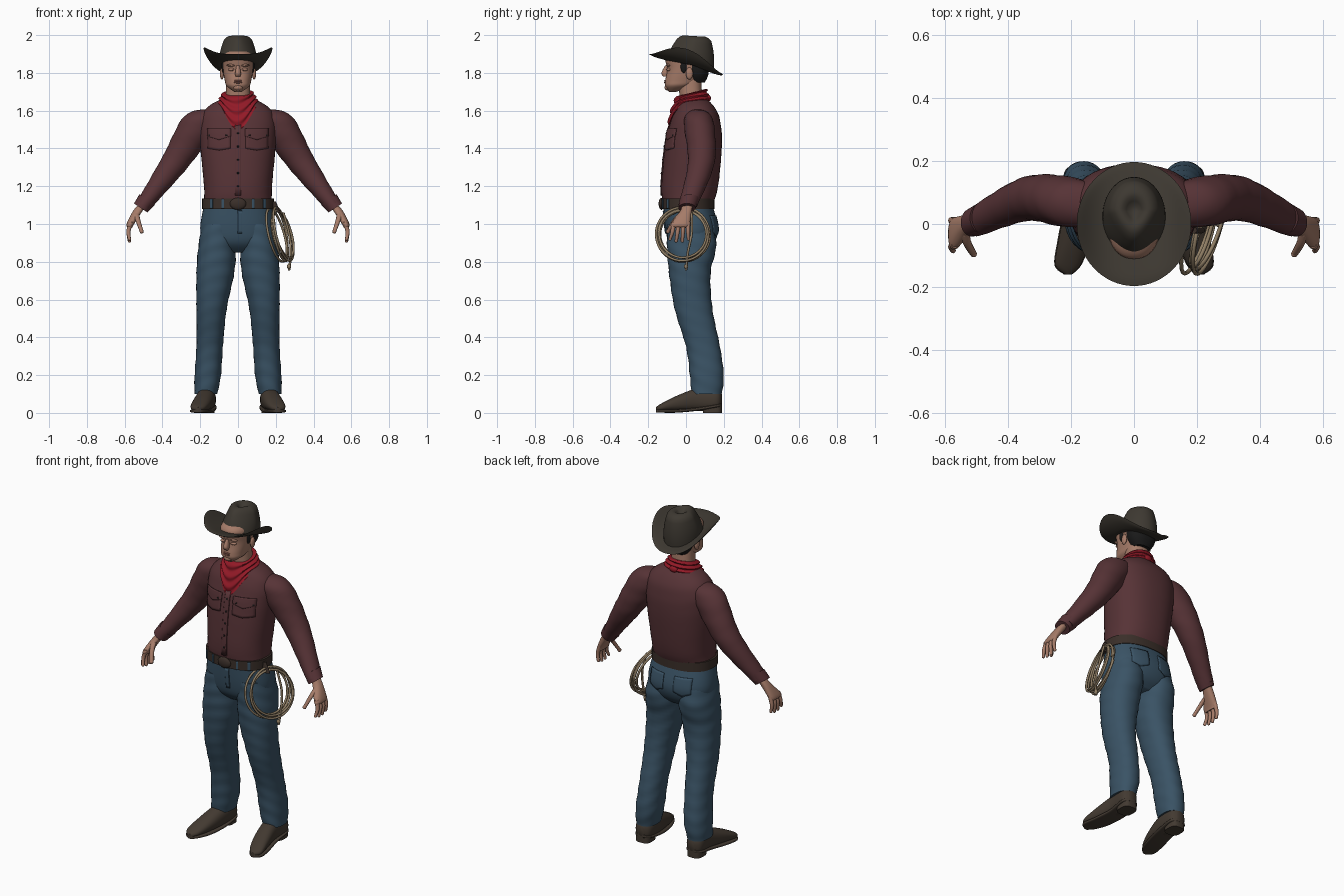
import bpy, bmesh, math
from mathutils import Vector
from mathutils.bvhtree import BVHTree

if "Cube" in bpy.data.objects:
    bpy.data.objects.remove(bpy.data.objects["Cube"])

X, Y, Z = Vector((1, 0, 0)), Vector((0, 1, 0)), Vector((0, 0, 1))
SIDES = {"left": 1, "right": -1}


def material(name, *rgb):
    mat = bpy.data.materials.new(name)
    mat.use_nodes = True
    mat.diffuse_color = (*rgb, 1)
    shader = mat.node_tree.nodes["Principled BSDF"]
    shader.inputs["Base Color"].default_value = (*rgb, 1)
    shader.inputs["Roughness"].default_value = 0.8
    return mat


shirt = material("maroon cloth", 0.095, 0.033, 0.037)
denim = material("blue denim", 0.042, 0.086, 0.13)
red = material("red cotton", 0.29, 0.01, 0.02)
skin = material("skin", 0.38, 0.2, 0.14)
felt = material("dark felt", 0.047, 0.04, 0.031)
leather = material("boot leather", 0.056, 0.042, 0.031)
dark_leather = material("belt leather", 0.042, 0.028, 0.022)
rope_fibre = material("rope fibre", 0.28, 0.21, 0.13)
black = material("black hair", 0.01, 0.01, 0.01)
lip = material("lips", 0.27, 0.11, 0.085)


def build(name, verts, faces, mat, side=1):
    """Smooth mesh object, mirrored in x when side is -1."""
    mesh = bpy.data.meshes.new(name)
    mesh.from_pydata([(x * side, y, z) for x, y, z in verts], [], faces)
    bm = bmesh.new()
    bm.from_mesh(mesh)
    bmesh.ops.recalc_face_normals(bm, faces=bm.faces)
    bm.to_mesh(mesh)
    bm.free()
    mesh.shade_smooth()
    mesh.set_sharp_from_angle(angle=math.radians(50))
    mesh.materials.append(mat)
    obj = bpy.data.objects.new(name, mesh)
    bpy.context.collection.objects.link(obj)
    return obj


def circle(count):
    """Cosine and sine pairs around a full turn."""
    angles = [math.tau * i / count for i in range(count)]
    return [(math.cos(angle), math.sin(angle)) for angle in angles]


def bridge(name, rings, mat, side=1):
    """Skin a stack of point rings and cap both ends."""
    n, last = len(rings[0]), len(rings) - 1
    faces = [(k * n + i, k * n + (i + 1) % n, (k + 1) * n + (i + 1) % n, (k + 1) * n + i)
             for k in range(last) for i in range(n)]
    faces += [range(n), range(last * n, last * n + n)]
    return build(name, [point for ring in rings for point in ring], faces, mat, side)


def smooth_path(keys, steps):
    """Catmull-Rom interpolation of tuples."""
    path = []
    for i in range(len(keys) - 1):
        near = [keys[max(0, min(len(keys) - 1, i + j))] for j in (-1, 0, 1, 2)]
        for t in (k / steps for k in range(steps)):
            path.append([q + t / 2 * (r - p + t * (2 * p - 5 * q + 4 * r - w + t * (3 * (q - r) + w - p)))
                         for p, q, r, w in zip(*near)])
    return path + [keys[-1]]


def loft(name, mat, keys, u=X, v=Y, side=1, count=32, power=2, steps=5, fold=0):
    """Loft oval sections given as (x, y, z, half size along u, half size along v)."""
    rings = []
    for x, y, z, a, b in smooth_path(keys, steps):
        ring = []
        for c, s in circle(count):
            crease = 1 + fold * math.sin(z * 75 + 2 * c + 3 * s)
            across = a * crease * math.copysign(abs(c) ** (2 / power), c)
            along = b * crease * math.copysign(abs(s) ** (2 / power), s)
            ring.append(Vector((x, y, z)) + u * across + v * along)
        rings.append(ring)
    return bridge(name, rings, mat, side)


def trunk(name, mat, keys, **options):
    """Centred upright loft of (y, z, half width, half depth) sections."""
    return loft(name, mat, [(0, *key) for key in keys], power=2.3, count=48, **options)


def ball(name, mat, place, size, side=1):
    x, y, z = place
    wide, deep, high = size
    keys = [(x, y, z - high * c, wide * max(s, 0.05), deep * max(s, 0.05)) for c, s in circle(20)[:11]]
    return loft(name, mat, keys, side=side, count=16, steps=1)


def finger(name, points, radius, side):
    keys = [(*point, radius * (1 - k / 6), radius * (1 - k / 6)) for k, point in enumerate(points)]
    obj = loft(name, skin, keys, Y, X, side, count=12)
    x, y, z, tip, _ = keys[-1]
    ball(name + "_tip", skin, (x, y, z), (tip, tip, tip), side)
    return obj


def plate(name, mat, target, middle, height, half, tall, press=1, point=0, thick=0.006):
    """Thin patch pressed along y on to a surface, with an optional pointed lower edge."""
    source, n = target.data, 8
    tree = BVHTree.FromPolygons([v.co for v in source.vertices], [f.vertices[:] for f in source.polygons])
    verts = []
    for j in range(n + 1):
        for i in range(n + 1):
            a = 2 * i / n - 1
            low = height - tall / 2 - point * (1 - abs(a))
            start = Vector((middle + half * a, -press, low + (height + tall / 2 - low) * j / n))
            hit = tree.ray_cast(start, Y * press)[0] or Vector((start.x, 0, start.z))
            verts.append(hit - Y * press * thick * 0.4)
    row = n + 1
    corners = [j * row + i for j in range(n) for i in range(n)]
    obj = build(name, verts, [(k, k + 1, k + row + 1, k + row) for k in corners], mat)
    solid = obj.modifiers.new("thickness", "SOLIDIFY")
    solid.thickness, solid.offset = thick, 0


# Shirt body with placket, buttons and pockets
torso = trunk("shirt_body", shirt, [
    (0.01, 1.1, 0.18, 0.13), (0.02, 1.2, 0.18, 0.15), (0.04, 1.42, 0.2, 0.15), (0.05, 1.55, 0.2, 0.13),
    (0.05, 1.62, 0.16, 0.1), (0.04, 1.67, 0.07, 0.06)], fold=0.004)
plate("shirt_placket", shirt, torso, 0, 1.34, 0.016, 0.38)
for k in range(5):
    plate("shirt_button", black, torso, 0, 1.2 + 0.07 * k, 0.004, 0.009, thick=0.009)
for name, side in SIDES.items():
    plate(name + "_chest_pocket", shirt, torso, side * 0.1, 1.45, 0.06, 0.1, point=0.01)
    plate(name + "_pocket_flap", shirt, torso, side * 0.1, 1.485, 0.062, 0.04, point=0.02, thick=0.009)
    for x in (0.06, 0.15):
        plate(name + "_pocket_snap", black, torso, side * x, 1.47, 0.004, 0.008, thick=0.0098)

# Belt and buckle
belt = trunk("belt", dark_leather, [(0.01, z, 0.19, 0.14) for z in (1.08, 1.135)], steps=1)
ball("belt_buckle", dark_leather, (0, -0.13, 1.107), (0.043, 0.015, 0.032))
for x in (-0.14, -0.08, 0.08, 0.14):
    plate("belt_loop", denim, belt, x, 1.107, 0.006, 0.05)

# Jeans
hips = trunk("jeans_hips", denim, [
    (0.01, 1.1, 0.18, 0.13), (0.03, 0.98, 0.2, 0.14), (0.03, 0.9, 0.18, 0.12), (0.03, 0.85, 0.12, 0.07)])
plate("jeans_fly", denim, hips, 0.01, 1.01, 0.012, 0.12)
LEG = [(0.1, 0.02, 1, 0.09, 0.12), (0.11, 0.03, 0.88, 0.1, 0.13), (0.12, 0.02, 0.74, 0.1, 0.11),
       (0.14, 0.04, 0.55, 0.08, 0.1), (0.15, 0.09, 0.35, 0.07, 0.09), (0.16, 0.11, 0.2, 0.07, 0.09),
       (0.17, 0.11, 0.1, 0.06, 0.08)]
BOOT = [(0.17, 0.19, 0.07, 0.02, 0.03), (0.17, 0.16, 0.07, 0.05, 0.06), (0.17, 0.06, 0.07, 0.05, 0.06),
        (0.19, -0.05, 0.05, 0.05, 0.04), (0.21, -0.13, 0.03, 0.04, 0.02), (0.21, -0.16, 0.02, 0.01, 0.01)]
SLEEVE = [(0.12, 0.06, 1.58, 0.06, 0.05), (0.21, 0.07, 1.52, 0.08, 0.09), (0.34, 0.08, 1.32, 0.07, 0.07),
          (0.5, 0.01, 1.1, 0.05, 0.04)]
PALM = [(0.5, 0.01, 1.11, 0.03, 0.02), (0.53, 0, 1.07, 0.03, 0.025), (0.57, -0.03, 1, 0.05, 0.02),
        (0.57, -0.03, 0.98, 0.04, 0.01)]
across_arm = Vector((0.83, 0, 0.56))
for name, side in SIDES.items():
    loft(name + "_jeans_leg", denim, LEG, side=side, power=2.2, steps=8, fold=0.016)
    plate(name + "_back_pocket", denim, hips, side * 0.085, 1, 0.05, 0.09, press=-1, point=0.02)

    # Boots: upper, arched sole and heel
    loft(name + "_boot", leather, BOOT, X, Z, side, power=2.3)
    sole = [(x, y, 0.01 + max(0, y) / 6, a + 0.003, 0.009) for x, y, z, a, b in BOOT]
    loft(name + "_boot_sole", leather, sole, X, Z, side, power=4)
    heel = [(0.17, 0.14, z, 0.045, 0.05) for z in (0, 0.04)]
    loft(name + "_boot_heel", leather, heel, side=side, power=3, steps=1)

    # Sleeve and cuff, cut square to the arm
    loft(name + "_sleeve", shirt, SLEEVE, Y, across_arm, side, steps=8, fold=0.018)
    cuff = [(0.48, 0.02, 1.13, 0.05, 0.05), (0.515, 0.005, 1.085, 0.045, 0.043)]
    loft(name + "_cuff", shirt, cuff, Y, across_arm, side, steps=1)

    # Hand with fanned fingers
    loft(name + "_palm", skin, PALM, Y, X, side, power=2.4)
    for i, label in enumerate(("little", "ring", "middle", "index")):
        y = 0.01 - 0.025 * i
        tip = 0.92 if label in ("little", "index") else 0.91
        finger(f"{name}_{label}_finger", [(0.567, y, 1.01), (0.58, y * 1.1, 0.96), (0.575, y * 1.3, tip)], 0.013, side)
    finger(name + "_thumb", [(0.54, -0.02, 1.06), (0.53, -0.06, 1.02), (0.51, -0.095, 0.96)], 0.016, side)

# Head, neck and hair
trunk("neck", skin, [(0.03, 1.6, 0.07, 0.06), (0.02, 1.77, 0.06, 0.06)])
head = trunk("head", skin, [
    (-0.07, 1.7, 0.02, 0.02), (-0.04, 1.73, 0.06, 0.07), (-0.02, 1.76, 0.07, 0.09), (0, 1.82, 0.08, 0.1),
    (0, 1.89, 0.08, 0.11), (0.01, 1.93, 0.05, 0.07)])
trunk("nose", skin, [(-0.1, 1.84, 0.008, 0.01), (-0.11, 1.8, 0.015, 0.02), (-0.11, 1.78, 0.013, 0.01)])
for name, z in (("upper_lip", 1.758), ("lower_lip", 1.749)):
    ball(name, lip, (0, -0.108, z), (0.022, 0.008, 0.005))
ball("chin", skin, (0, -0.097, 1.723), (0.026, 0.017, 0.016))
for name, side in SIDES.items():
    ball(name + "_eyelid", skin, (0.034, -0.09, 1.818), (0.018, 0.013, 0.009), side)
    plate(name + "_eye_line", lip, head, side * 0.034, 1.816, 0.012, 0.003, thick=0.009)
    ball(name + "_brow", skin, (0.034, -0.093, 1.84), (0.026, 0.012, 0.007), side)
    ball(name + "_ear", skin, (0.085, 0.018, 1.797), (0.011, 0.019, 0.032), side)
    ball(name + "_sideburn", black, (0.078, -0.012, 1.835), (0.009, 0.017, 0.035), side)
trunk("hair", black, [(0.06, 1.75, 0.05, 0.04), (0.06, 1.8, 0.08, 0.06), (0.05, 1.89, 0.085, 0.067)])

# Neckerchief: pleated band falling to a point at the front
rings = []
for t in (k / 24 for k in range(25)):
    grow, ring = math.sin(t * math.pi / 2), []
    for c, s in circle(64):
        pleat = 0.007 * math.sin(t * 19 + 1.5 * c) * (1 - t / 2)
        top = 1.695 + 0.02 * s
        drop = 0.06 + 0.01 * s + 0.125 * max(0, -s) ** 3.4
        depth = 0.08 + (0.045 if s < 0 else 0.015) * grow + pleat
        ring.append(((0.077 + 0.03 * grow + pleat) * c, 0.028 + depth * s, top - drop * t))
    rings.append(ring)
bridge("neckerchief", rings, red)
ball("neckerchief_knot", red, (0, 0.118, 1.665), (0.026, 0.014, 0.018))


# Hat: brim curled up at the sides, tapered crown pinched at the front
def hat_ring(wide, deep, middle, rise, tilt, curl, pinch):
    ring = []
    for c, s in circle(64):
        x, y = wide * c * (1 - pinch * max(0, -s)), middle + deep * s
        ring.append((x, y, 1.845 + rise - tilt * y + curl * (abs(x) / 0.18) ** 3))
    return ring


rings = []
for q in (k / 8 for k in range(-8, 9)):
    out = 1 - abs(q)
    rise = math.copysign(0.008 * (1 - out ** 6), q)
    rings.append(hat_ring(0.1 + 0.082 * out, 0.122 + 0.075 * out, 0.025 * (1 - out), rise, 0.28, 0.08, 0))
for t in (k / 8 for k in range(1, 9)):
    size = 1 - 0.26 * t * t
    rings.append(hat_ring(0.1 * size, 0.122 * size, 0.025 + 0.018 * t, 0.008 + 0.125 * t,
                          0.28 - 0.22 * t, 0.08 * (1 - t), 0.35 * t))
for t in (k / 6 for k in range(1, 6)):
    size = 0.74 * (1 - t)
    rings.append(hat_ring(0.1 * size, 0.122 * size, 0.043, 0.133 + 0.02 * math.sin(4 * t), 0.06, 0, 0.35))
bridge("hat", rings, felt)


# Coiled rope hanging at the left hip, with a loose tail
def cord(name, path):
    curve = bpy.data.curves.new(name, "CURVE")
    curve.dimensions, curve.bevel_depth, curve.bevel_resolution = "3D", 0.0065, 2
    curve.use_fill_caps = True
    spline = curve.splines.new("POLY")
    spline.points.add(len(path) - 1)
    for point, place in zip(spline.points, path):
        point.co = (*place, 1)
    curve.materials.append(rope_fibre)
    bpy.context.collection.objects.link(bpy.data.objects.new(name, curve))


coil = []
for i, (c, s) in enumerate(circle(48) * 5):
    turn = i / 48
    radius = 0.133 + 0.011 * math.sin(2.7 * turn + 0.5)
    sway = 0.022 * math.sin(2 * turn)
    coil.append((0.222 + 0.04 * c - 0.03 * s + sway, radius * c - 0.015, 0.945 + radius * s))
cord("rope_coil", coil)
cord("rope_tail", smooth_path([(0.24, 0.03, 1.06), (0.27, 0.03, 0.95), (0.28, 0.01, 0.85), (0.27, 0, 0.755)], 6))
ball("rope_tail_knot", rope_fibre, (0.27, 0, 0.775), (0.011, 0.011, 0.013))
loft("rope_strap", dark_leather, [(0.19, -0.02, 1.12, 0.01, 0.01), (0.2, -0.02, 1.06, 0.026, 0.012)])
